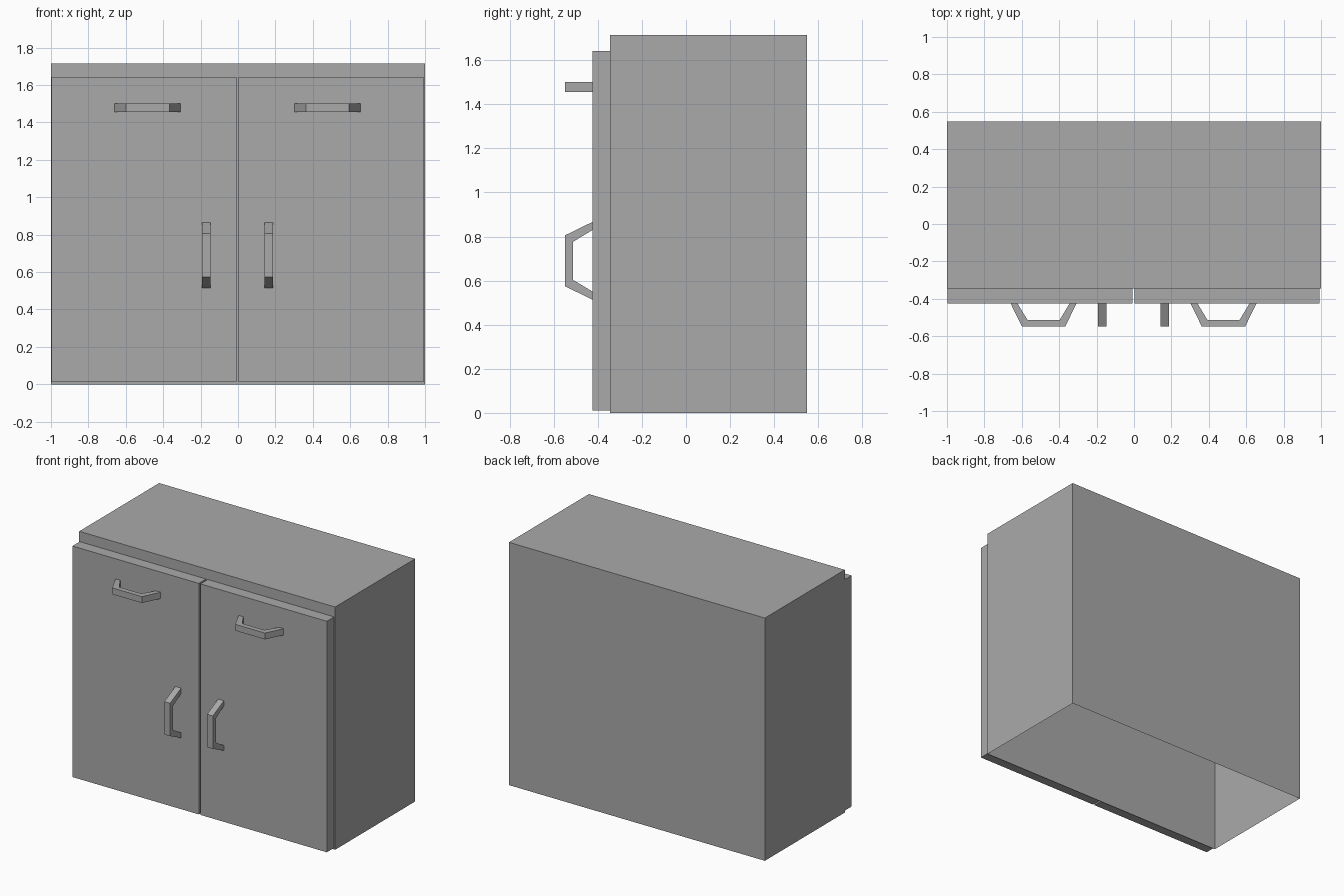
import bpy
import bmesh

# Remove the default cube only
if "Cube" in bpy.data.objects:
    bpy.data.objects.remove(bpy.data.objects["Cube"], do_unlink=True)

GREY = (0.4, 0.4, 0.4, 1.0)
grey = bpy.data.materials.new("cabinet grey")
grey.use_nodes = True
grey.diffuse_color = GREY
grey.node_tree.nodes["Principled BSDF"].inputs["Base Color"].default_value = GREY

CENTRE = -0.0025      # doors and handles mirror about this x
BACK, CARCASS_FRONT, DOOR_FRONT, HANDLE_FRONT = 0.548, -0.344, -0.425, -0.548
HEIGHT = 1.715


def finish(name, bm):
    bmesh.ops.recalc_face_normals(bm, faces=bm.faces)
    mesh = bpy.data.meshes.new(name)
    bm.to_mesh(mesh)
    bm.free()
    mesh.materials.append(grey)
    obj = bpy.data.objects.new(name, mesh)
    bpy.context.collection.objects.link(obj)
    return obj


def box(name, low, high, open_bottom=False):
    bm = bmesh.new()
    bmesh.ops.create_cube(bm, size=1)
    for v in bm.verts:
        for i in range(3):
            v.co[i] = low[i] if v.co[i] < 0 else high[i]
    bmesh.ops.recalc_face_normals(bm, faces=bm.faces)
    if open_bottom:
        floor = [f for f in bm.faces if f.normal.z < -0.9]
        bmesh.ops.delete(bm, geom=floor, context='FACES_ONLY')
    return finish(name, bm)


def handle(name, x, z, vertical):
    """Bent bar: (distance along, depth) outline swept across its width."""
    inner = HANDLE_FRONT + 0.035
    half = [(0.176, DOOR_FRONT), (0.116, HANDLE_FRONT)]
    half_in = [(0.086, inner), (0.139, DOOR_FRONT)]
    outline = half + [(-a, y) for a, y in reversed(half)]
    outline += [(-a, y) for a, y in reversed(half_in)] + half_in
    # Order: outer side, then back along the inner side
    outline = outline[:4] + [(-0.139, DOOR_FRONT), (-0.086, inner)] + half_in
    bm = bmesh.new()
    rings = []
    for w in (-0.0225, 0.0225):
        rings.append([bm.verts.new((x + w, y, z + a) if vertical else (x + a, y, z + w))
                      for a, y in outline])
    n = len(outline)
    for i in range(n):
        j = (i + 1) % n
        bm.faces.new((rings[0][i], rings[0][j], rings[1][j], rings[1][i]))
    for ring in rings:
        bm.faces.new(ring)
    return finish(name, bm)


# Thin-walled carcass, open underneath
box("carcass", (-1, CARCASS_FRONT, 0), (1, BACK, HEIGHT), open_bottom=True)

# A door with a drawer-style pull and an upright pull on each side
for side, s in (("right", -1), ("left", 1)):
    edges = sorted((CENTRE + s * 0.006, CENTRE + s * 0.994))
    box(side + "_door", (edges[0], DOOR_FRONT, 0.011), (edges[1], CARCASS_FRONT, 1.643))
    handle(side + "_upper_handle", CENTRE + s * 0.481, 1.478, False)
    handle(side + "_door_handle", CENTRE + s * 0.167, 0.69, True)
